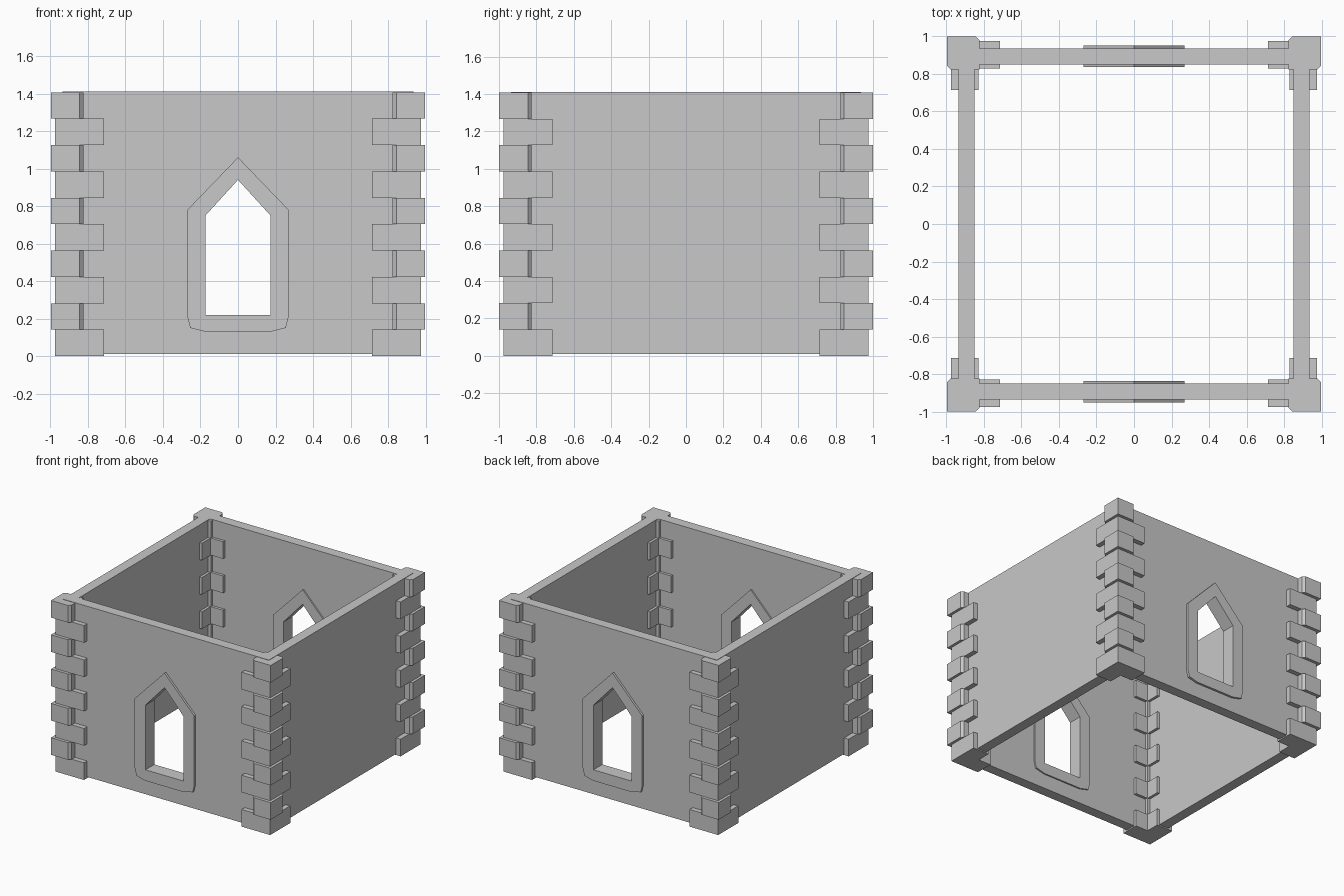
import bpy, bmesh, math
from mathutils import Matrix

if "Cube" in bpy.data.objects:
    bpy.data.objects.remove(bpy.data.objects["Cube"])

stone = bpy.data.materials.new("grey stone")
stone.diffuse_color = (0.58, 0.58, 0.58, 1)
stone.use_nodes = True
stone.node_tree.nodes["Principled BSDF"].inputs["Base Color"].default_value = stone.diffuse_color


def prism(name, loops, lo, hi, upright=False, flip=(1, 1)):
    """Extrude flat outlines (later loops cut holes) from lo to hi along z, or along y if upright."""
    cu = bpy.data.curves.new(name, 'CURVE')
    cu.dimensions = '2D'
    cu.fill_mode = 'BOTH'
    cu.extrude = (hi - lo) / 2
    for pts in loops:
        sp = cu.splines.new('POLY')
        sp.points.add(len(pts) - 1)
        for p, (u, v) in zip(sp.points, pts):
            p.co = (u * flip[0], v * flip[1], 0, 1)
        sp.use_cyclic_u = True
    tmp = bpy.data.objects.new(name + " outline", cu)
    bpy.context.collection.objects.link(tmp)
    bpy.context.view_layer.update()
    dg = bpy.context.evaluated_depsgraph_get()
    me = bpy.data.meshes.new_from_object(tmp.evaluated_get(dg))
    bpy.data.objects.remove(tmp)
    bm = bmesh.new()
    bm.from_mesh(me)
    bmesh.ops.remove_doubles(bm, verts=bm.verts, dist=1e-4)
    bmesh.ops.translate(bm, verts=bm.verts, vec=(0, 0, (lo + hi) / 2))
    if upright:  # outline (x, z), depth along y
        bmesh.ops.transform(bm, verts=bm.verts,
                            matrix=Matrix(((1, 0, 0, 0), (0, 0, 1, 0), (0, 1, 0, 0), (0, 0, 0, 1))))
    bmesh.ops.recalc_face_normals(bm, faces=bm.faces)
    for f in bm.faces:
        f.smooth = False
    bm.to_mesh(me)
    bm.free()
    me.name = name
    me.materials.clear()
    me.materials.append(stone)
    ob = bpy.data.objects.new(name, me)
    bpy.context.collection.objects.link(ob)
    return ob


def rect(x0, x1, y0, y1):
    return [(x0, y0), (x1, y0), (x1, y1), (x0, y1)]


# Wall and window dimensions
TOP, BASE = 1.41, 0.01
W_IN, W_OUT = 0.85, 0.935
hole = [(-0.173, 0.22), (0.173, 0.22), (0.173, 0.75), (0, 0.94), (-0.173, 0.75)]
half = [(0.175, 0.13), (0.255, 0.15), (0.27, 0.21), (0.27, 0.78)]
surround = half + [(0, 1.06)] + [(-x, z) for x, z in reversed(half)]

# Front and back walls with pointed windows and their stone frames
for side, s in (("front", -1), ("back", 1)):
    a, b = sorted((s * W_IN, s * W_OUT))
    prism(side + "_wall", [rect(-W_OUT, W_OUT, BASE, TOP), hole], a, b, True)
    a, b = sorted((s * 0.838, s * 0.953))
    prism(side + "_window_frame", [surround, hole], a, b, True)

# Plain side walls
for side, s in (("left", -1), ("right", 1)):
    prism(side + "_wall", [rect(W_IN, W_OUT, -W_IN, W_IN)], BASE, TOP, flip=(s, 1))

# Corner quoins: L-shaped long stones alternating with chamfered short stones
long_stone = [(0.975, 0.975), (0.715, 0.975), (0.715, 0.828),
              (0.828, 0.828), (0.828, 0.715), (0.975, 0.715)]
short_stone = [(0.997, 1.0), (0.845, 1.0), (0.825, 0.98), (0.825, 0.825),
               (0.977, 0.825), (0.997, 0.845)]
STEP = 1.407 / 10
for sx in (-1, 1):
    for sy in (-1, 1):
        corner = ("front" if sy < 0 else "back") + ("_left" if sx < 0 else "_right")
        for i in range(10):
            kind, shape = ("short", short_stone) if i % 2 else ("long", long_stone)
            prism(f"{corner}_{kind}_quoin_{i + 1}", [shape], i * STEP, (i + 1) * STEP, flip=(sx, sy))
